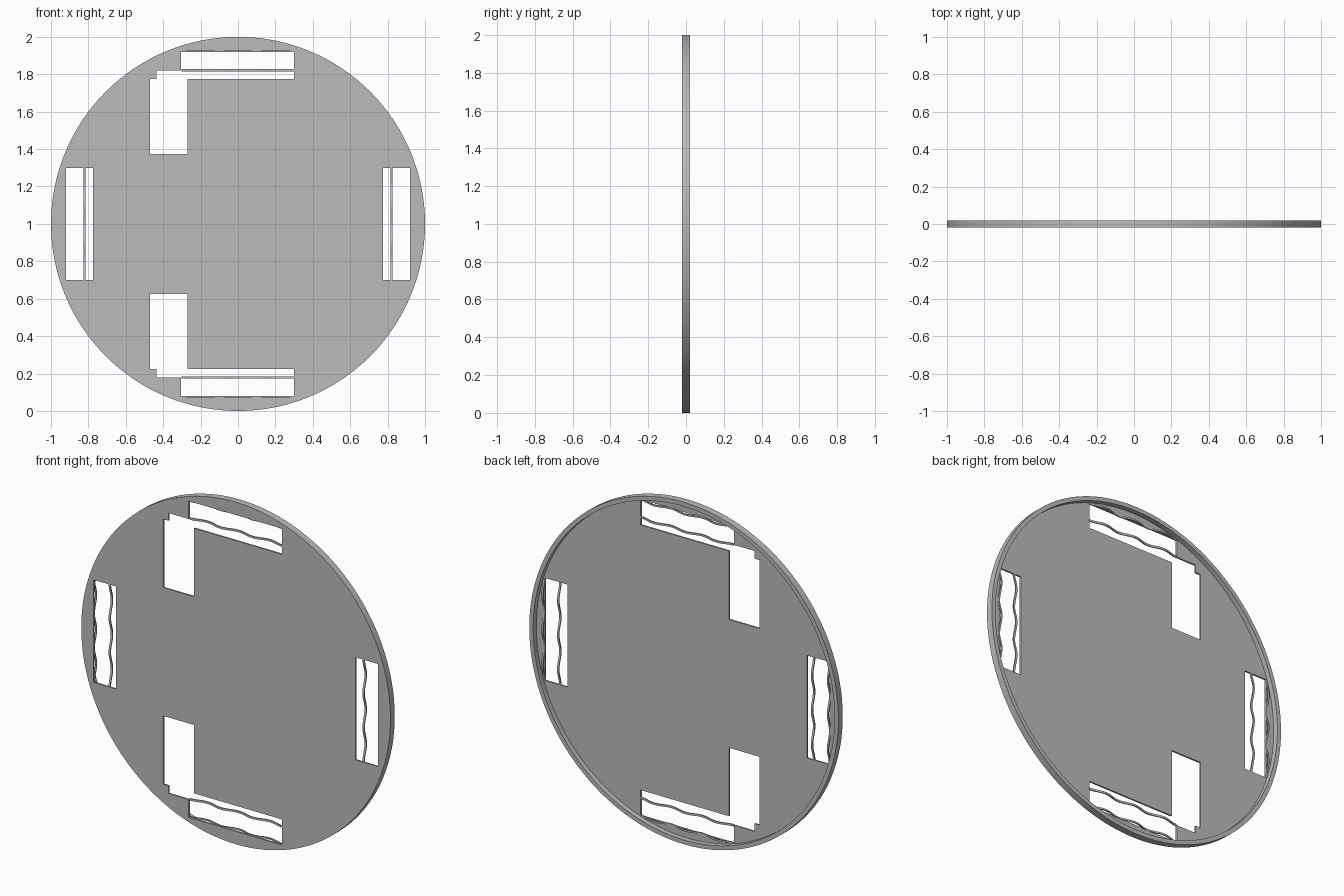
import bpy, bmesh, math
from mathutils import Vector

old = bpy.data.objects.get("Cube")
if old:
    bpy.data.objects.remove(old, do_unlink=True)

grey = bpy.data.materials.new("plain grey")
grey.use_nodes = True
GREY = (0.5, 0.5, 0.5, 1)
grey.diffuse_color = GREY
grey.node_tree.nodes["Principled BSDF"].inputs["Base Color"].default_value = GREY


def finish(name, bm):
    bmesh.ops.recalc_face_normals(bm, faces=bm.faces)
    mesh = bpy.data.meshes.new(name)
    bm.to_mesh(mesh)
    bm.free()
    mesh.materials.append(grey)
    ob = bpy.data.objects.new(name, mesh)
    bpy.context.collection.objects.link(ob)
    return ob


def prism(name, outline, direction):
    """Extrude a closed outline of 3D points along a direction."""
    bm = bmesh.new()
    face = bm.faces.new([bm.verts.new(p) for p in outline])
    ext = bmesh.ops.extrude_face_region(bm, geom=[face])
    moved = [v for v in ext["geom"] if isinstance(v, bmesh.types.BMVert)]
    bmesh.ops.translate(bm, verts=moved, vec=direction)
    return finish(name, bm)


def activate(ob):
    bpy.ops.object.select_all(action="DESELECT")
    ob.select_set(True)
    bpy.context.view_layer.objects.active = ob


# Round cover plate with a raised rim on the back
SIDES = 128
rings = [(1, -0.02), (1, 0.02), (0.975, 0.02), (0.975, -0.01)]
bm = bmesh.new()
loops = []
for r, y in rings:
    angles = [2 * math.pi * i / SIDES for i in range(SIDES)]
    loops.append([bm.verts.new((r * math.cos(a), y, 1 + r * math.sin(a))) for a in angles])
for a, b in zip(loops, loops[1:]):
    for i in range(SIDES):
        j = (i + 1) % SIDES
        bm.faces.new((a[i], a[j], b[j], b[i]))
bm.faces.new(loops[0])
bm.faces.new(loops[-1])
plate = finish("cover_plate", bm)

# Openings through the plate, mirrored top to bottom and left to right
corner = [(-0.47, 0.375), (-0.27, 0.375), (-0.27, 0.775), (0.30, 0.775), (0.30, 0.925),
          (-0.305, 0.925), (-0.305, 0.82), (-0.435, 0.82), (-0.435, 0.775), (-0.47, 0.775)]
side = [(0.775, -0.3), (0.92, -0.3), (0.92, 0.3), (0.775, 0.3)]
outlines = []
for s in (1, -1):
    outlines.append([(x, s * z) for x, z in corner])
    outlines.append([(s * x, z) for x, z in side])
for outline in outlines:
    cutter = prism("cutter", [(x, -0.1, 1 + z) for x, z in outline], (0, 0.2, 0))
    cutter.hide_render = True
    activate(plate)
    mod = plate.modifiers.new("opening", "BOOLEAN")
    mod.operation = "DIFFERENCE"
    mod.solver = "EXACT"
    mod.object = cutter
    bpy.ops.object.modifier_apply(modifier=mod.name)
    bpy.data.objects.remove(cutter, do_unlink=True)
activate(plate)
bpy.ops.object.shade_smooth_by_angle(angle=math.radians(30))

# Wavy spring strips, one across each slot and one behind its outer edge
STEPS, WAVES, HALF = 36, 3, 0.302


def wave(t):
    return -0.002 - 0.010 * math.cos(2 * math.pi * WAVES * t)


def strip(name, along, outward, inner, width):
    ts = [i / STEPS for i in range(STEPS + 1)]
    edge = [(t, wave(t) - 0.003) for t in ts] + [(t, wave(t) + 0.003) for t in reversed(ts)]
    base = Vector((0, 0, 1)) + outward * inner
    points = [base + along * (2 * t - 1) * HALF + Vector((0, y, 0)) for t, y in edge]
    ob = prism(name, points, outward * width)
    activate(ob)
    bpy.ops.object.shade_smooth_by_angle(angle=math.radians(40))


X, Z = Vector((1, 0, 0)), Vector((0, 0, 1))
for label, along, outward in (("top", X, Z), ("bottom", X, -Z), ("left", Z, X), ("right", Z, -X)):
    strip(label + "_inner_strip", along, outward, 0.815, 0.012)
    strip(label + "_outer_strip", along, outward, 0.919, 0.010)
